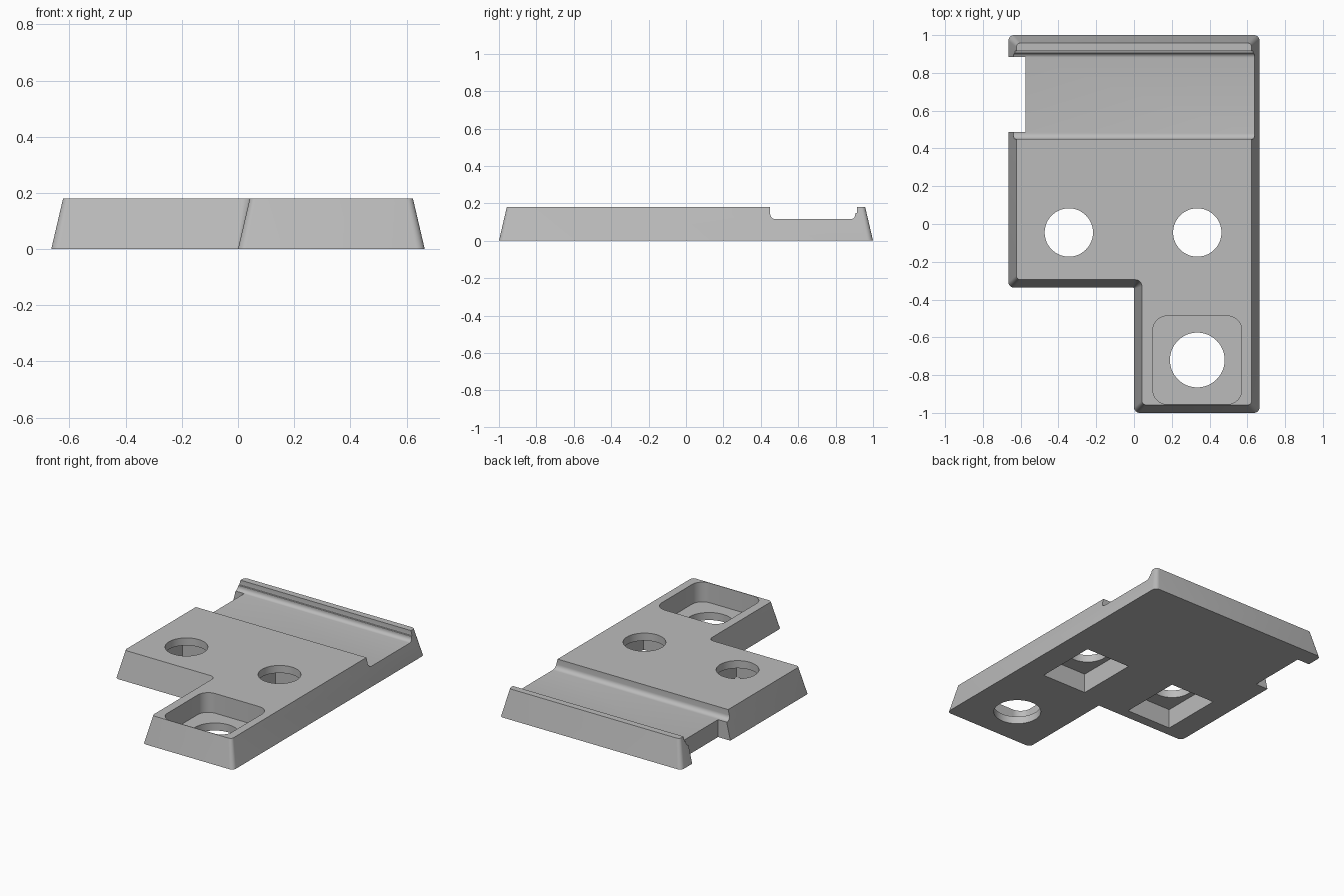
import bpy, bmesh, math
from mathutils import Vector

default = bpy.data.objects.get("Cube")
if default:
    bpy.data.objects.remove(default, do_unlink=True)

HEIGHT = 0.18
DRAFT = 0.042

grey = bpy.data.materials.new("plain grey")
grey.use_nodes = True
grey.diffuse_color = (0.5, 0.5, 0.5, 1)
grey.node_tree.nodes["Principled BSDF"].inputs["Base Color"].default_value = (0.5, 0.5, 0.5, 1)


def rounded(points, radii, steps=6):
    """Outline with every corner replaced by an arc-like curve."""
    out = []
    n = len(points)
    for i, r in enumerate(radii):
        p = Vector(points[i])
        a = p + (Vector(points[i - 1]) - p).normalized() * r
        b = p + (Vector(points[(i + 1) % n]) - p).normalized() * r
        centre = a + b - p
        for k in range(steps + 1):
            t = math.pi / 2 * k / steps
            out.append(centre + (a - centre) * math.cos(t) + (b - centre) * math.sin(t))
    return out


def loft(name, lower, upper):
    """Closed solid between two matching 3D loops."""
    bm = bmesh.new()
    lo = [bm.verts.new(p) for p in lower]
    up = [bm.verts.new(p) for p in upper]
    n = len(lo)
    for i in range(n):
        j = (i + 1) % n
        bm.faces.new((lo[i], lo[j], up[j], up[i]))
    bm.faces.new(lo[::-1])
    bm.faces.new(up)
    bmesh.ops.recalc_face_normals(bm, faces=bm.faces)
    mesh = bpy.data.meshes.new(name)
    bm.to_mesh(mesh)
    bm.free()
    obj = bpy.data.objects.new(name, mesh)
    bpy.context.collection.objects.link(obj)
    mesh.materials.append(grey)
    return obj


def prism(name, outline, z0, z1):
    return loft(name, [(p[0], p[1], z0) for p in outline], [(p[0], p[1], z1) for p in outline])


def rectangle(x0, x1, y0, y1):
    return [(x0, y0), (x1, y0), (x1, y1), (x0, y1)]


def circle(x, y, r, sides=64):
    return [(x + r * math.cos(math.tau * k / sides), y + r * math.sin(math.tau * k / sides))
            for k in range(sides)]


def l_shape(d):
    return [(d, -1 + d), (0.665 - d, -1 + d), (0.665 - d, 1 - d),
            (-0.665 + d, 1 - d), (-0.665 + d, -0.337 + d), (d, -0.337 + d)]


# Drafted L-shaped plate with softened corners
base = rounded(l_shape(0), [0.03] * 5 + [0.006])
top = rounded(l_shape(DRAFT), [0.022] * 5 + [0.035])
plate = loft("plate", [(p.x, p.y, 0) for p in base], [(p.x, p.y, HEIGHT) for p in top])

# Cross channel with filleted floor
channel = rounded([(0.45, 0.115), (0.905, 0.115), (0.905, 0.148), (0.915, 0.148), (0.915, 0.3), (0.45, 0.3)],
                  [0.03, 0.025, 0.001, 0.001, 0.001, 0.001])
cutters = [loft("channel_cutter", [(-1, p.x, p.y) for p in channel], [(1, p.x, p.y) for p in channel])]

# Side notch at the channel end
cutters.append(prism("notch_cutter", rectangle(-1, -0.575, 0.487, 0.885), -0.1, 0.3))

# Round holes with rectangular pockets below
for side, x in (("right", -0.345), ("left", 0.335)):
    cutters.append(prism(side + "_hole_cutter", circle(x, -0.045, 0.128), -0.1, 0.3))
    cutters.append(prism(side + "_pocket_cutter", rectangle(x - 0.165, x + 0.165, -0.27, 0.15), -0.1, 0.13))

# Front hole with rounded pocket above
cutters.append(prism("front_hole_cutter", circle(0.335, -0.72, 0.145), -0.1, 0.3))
cutters.append(prism("front_pocket_cutter",
                     rounded(rectangle(0.1, 0.57, -0.954, -0.487), [0.075] * 4, 10), 0.05, 0.3))

bpy.context.view_layer.objects.active = plate
plate.select_set(True)
for cutter in cutters:
    mod = plate.modifiers.new(cutter.name, 'BOOLEAN')
    mod.operation = 'DIFFERENCE'
    mod.solver = 'EXACT'
    mod.object = cutter
    bpy.ops.object.modifier_apply(modifier=mod.name)
    bpy.data.objects.remove(cutter, do_unlink=True)

bpy.ops.object.shade_smooth_by_angle(angle=math.radians(30))
